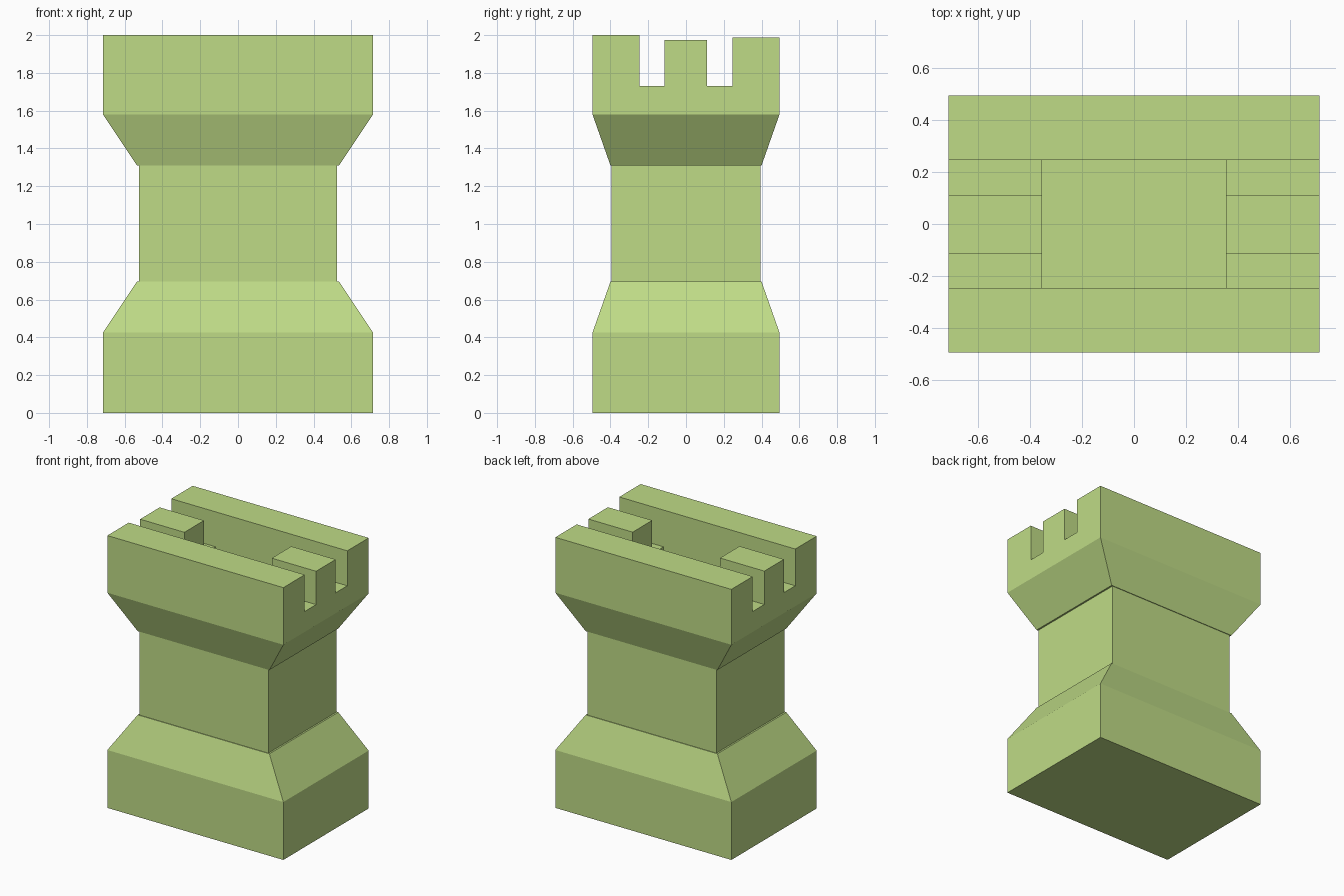
import bpy, bmesh

if "Cube" in bpy.data.objects:
    bpy.data.objects.remove(bpy.data.objects["Cube"])

stone = bpy.data.materials.new("pale_green_stone")
stone.diffuse_color = (0.52, 0.71, 0.24, 1)
stone.use_nodes = True
stone.node_tree.nodes["Principled BSDF"].inputs["Base Color"].default_value = stone.diffuse_color


def finish(name, bm):
    bmesh.ops.recalc_face_normals(bm, faces=bm.faces[:])
    mesh = bpy.data.meshes.new(name)
    bm.to_mesh(mesh)
    bm.free()
    mesh.materials.append(stone)
    obj = bpy.data.objects.new(name, mesh)
    bpy.context.collection.objects.link(obj)


def rect_loft(name, levels):
    """Stack of rectangles (half x, half y, z) skinned into one closed solid."""
    bm = bmesh.new()
    rings = [[bm.verts.new((sx * hx, sy * hy, z))
              for sx, sy in ((-1, -1), (1, -1), (1, 1), (-1, 1))]
             for hx, hy, z in levels]
    for a, b in zip(rings, rings[1:]):
        for i in range(4):
            j = (i + 1) % 4
            bm.faces.new((a[i], a[j], b[j], b[i]))
    bm.faces.new(rings[0][::-1])
    bm.faces.new(rings[-1])
    finish(name, bm)


def box(name, x, y, z):
    bm = bmesh.new()
    bmesh.ops.create_cube(bm, size=1)
    for v in bm.verts:
        v.co = [(r[0] + r[1]) / 2 + c * (r[1] - r[0])
                for r, c in zip((x, y, z), v.co)]
    finish(name, bm)


HX, HY = 0.715, 0.495      # outer half sizes of plinth and crown
IX, IY = 0.355, 0.247      # half sizes of the sunken roof

# Plinth, sloped foot, shaft and flared collar
rect_loft("tower_body", [
    (HX, HY, 0), (HX, HY, 0.425),
    (0.535, 0.40, 0.695), (0.523, 0.395, 0.695),
    (0.523, 0.395, 1.31), (0.535, 0.40, 1.31),
    (HX, HY, 1.58),
])

# Long parapet walls, the back one slightly lower
box("front_parapet", (-HX, HX), (-HY, -IY), (1.58, 2.0))
box("back_parapet", (-HX, HX), (IY, HY), (1.58, 1.987))

# Low end walls with one merlon each
for side, s in (("left", -1), ("right", 1)):
    span = sorted((s * IX, s * HX))
    box(side + "_end_wall", span, (-IY, IY), (1.58, 1.73))
    box(side + "_merlon", span, (-0.115, 0.112), (1.73, 1.975))
